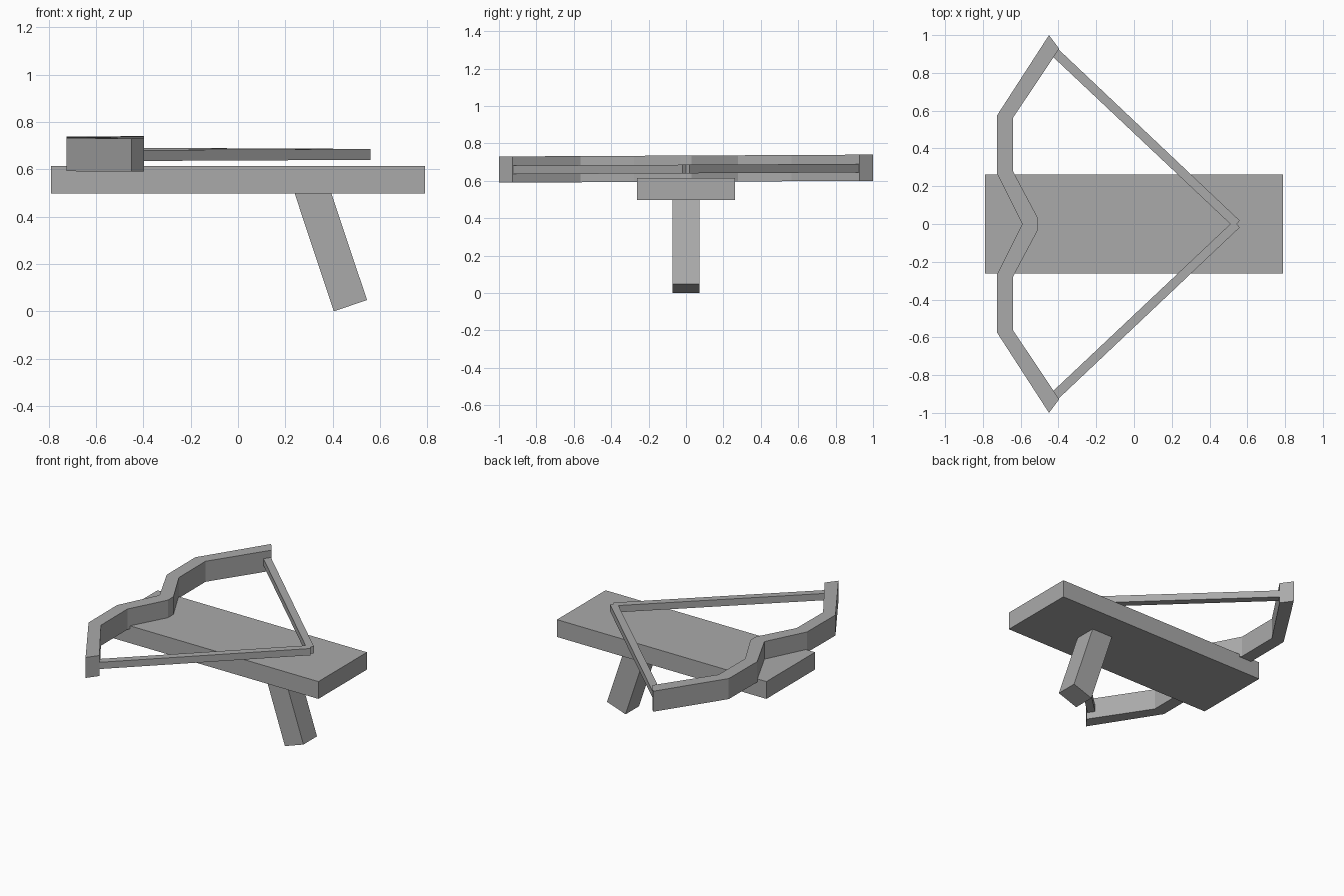
import bpy
import bmesh
from mathutils import Vector

cube = bpy.data.objects.get("Cube")
if cube:
    bpy.data.objects.remove(cube, do_unlink=True)

# One plain grey covers the whole model
grey = bpy.data.materials.new("plain_grey")
grey.use_nodes = True
colour = (0.4, 0.4, 0.4, 1.0)
grey.diffuse_color = colour
grey.node_tree.nodes["Principled BSDF"].inputs["Base Color"].default_value = colour


def prism(name, outline, start, depth, tilt=0.0):
    """Extrude a closed outline by depth; tilt raises the part towards +y."""
    bm = bmesh.new()
    face = bm.faces.new([bm.verts.new(Vector(p) + start) for p in outline])
    grown = bmesh.ops.extrude_face_region(bm, geom=[face])["geom"]
    moved = [v for v in grown if isinstance(v, bmesh.types.BMVert)]
    bmesh.ops.translate(bm, verts=moved, vec=depth)
    for v in bm.verts:
        v.co.z += tilt * v.co.y
    bmesh.ops.recalc_face_normals(bm, faces=bm.faces)
    mesh = bpy.data.meshes.new(name)
    bm.to_mesh(mesh)
    bm.free()
    mesh.materials.append(grey)
    obj = bpy.data.objects.new(name, mesh)
    bpy.context.collection.objects.link(obj)
    return obj


def mirrored(half):
    """Add the -y half of a flat outline, sharing points on the centre line."""
    other = [(x, -y) for x, y in reversed(half) if y > 0]
    return [(x, y, 0) for x, y in half + other]


# Stock: a flat plank
stock = [(-0.79, -0.262, 0), (0.79, -0.262, 0), (0.79, 0.262, 0), (-0.79, 0.262, 0)]
prism("stock", stock, Vector((0, 0, 0.497)), Vector((0, 0, 0.118)))

# Grip: a slanted square bar under the stock
grip = [(0.237, 0, 0.505), (0.392, 0, 0.505), (0.545, 0, 0.048), (0.405, 0, 0)]
prism("grip", grip, Vector((0, -0.073, 0)), Vector((0, 0.146, 0)))

# Bow: a recurved band, from the outer centre out to the tip and back inside
bow = [(-0.592, 0), (-0.725, 0.268), (-0.725, 0.575), (-0.45, 1.0),
       (-0.396, 0.928), (-0.64, 0.563), (-0.64, 0.278), (-0.508, 0.03)]
prism("bow", mirrored(bow), Vector((0, 0, 0.595)), Vector((0, 0, 0.14)), 0.005)

# String: a drawn V with a small notch at its point
string = [(0.545, 0), (0.56, 0.018), (-0.4, 0.925), (-0.432, 0.888), (0.51, 0)]
prism("string", mirrored(string), Vector((0, 0, 0.64)), Vector((0, 0, 0.046)), 0.005)
